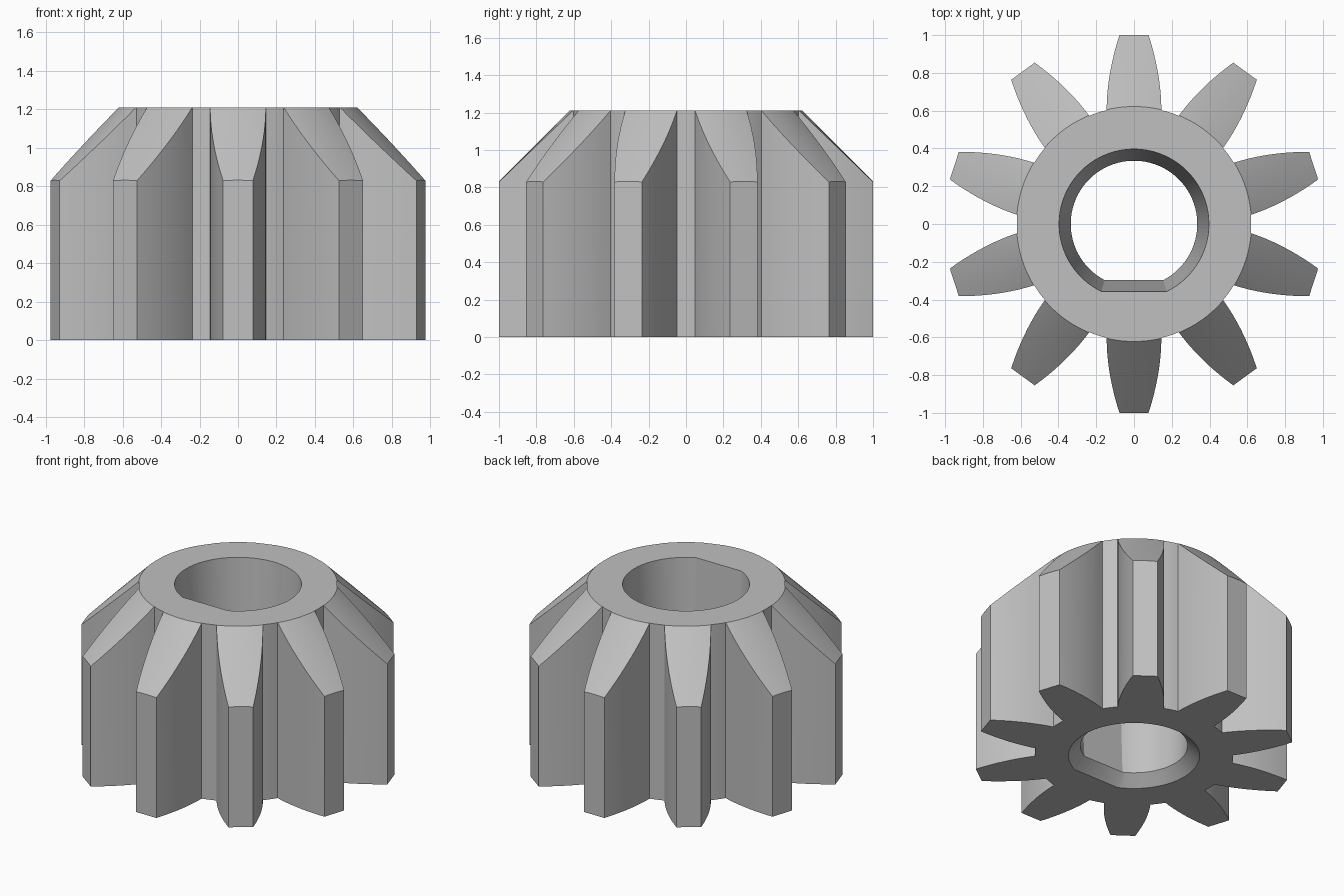
import bpy, bmesh, math
from mathutils import Matrix

cube = bpy.data.objects.get("Cube")
if cube:
    bpy.data.objects.remove(cube, do_unlink=True)

TEETH = 10
ROOT_R, TIP_R = 0.62, 1.0
HEIGHT = 1.21


def make_object(name, bm):
    bmesh.ops.recalc_face_normals(bm, faces=bm.faces)
    mesh = bpy.data.meshes.new(name)
    bm.to_mesh(mesh)
    bm.free()
    obj = bpy.data.objects.new(name, mesh)
    bpy.context.collection.objects.link(obj)
    return obj


def loft(name, rings):
    """Closed solid through stacked rings of equal point count."""
    bm = bmesh.new()
    loops = [[bm.verts.new(p) for p in ring] for ring in rings]
    n = len(loops[0])
    for low, high in zip(loops, loops[1:]):
        for i in range(n):
            j = (i + 1) % n
            bm.faces.new((low[i], low[j], high[j], high[i]))
    bm.faces.new(loops[0][::-1])
    bm.faces.new(loops[-1])
    return make_object(name, bm)


def gear_outline(steps=9, floor_steps=4):
    """Curved-flank tooth followed by a root arc, repeated round the axis."""
    flank = []
    for i in range(steps + 1):
        t = i / steps
        half = 0.145 - 0.068 * t ** 1.9
        base = math.sqrt(ROOT_R ** 2 - 0.145 ** 2)
        flank.append((half, base + (TIP_R - base) * t))
    tooth = flank + [(-x, y) for x, y in reversed(flank)]
    edge = math.asin(0.145 / ROOT_R)
    pitch = 2 * math.pi / TEETH
    points = []
    for k in range(TEETH):
        turn = k * pitch
        c, s = math.cos(turn), math.sin(turn)
        points += [(x * c - y * s, x * s + y * c) for x, y in tooth]
        for i in range(1, floor_steps):
            a = math.pi / 2 + turn + edge + (pitch - 2 * edge) * i / floor_steps
            points.append((ROOT_R * math.cos(a), ROOT_R * math.sin(a)))
    return points


def d_ring(z, radius, flat, count=72):
    """Circle with a flat on its front side."""
    start = -math.asin(flat / radius)
    sweep = math.pi - 2 * start
    angles = [start + sweep * i / (count - 1) for i in range(count)]
    return [(radius * math.cos(a), radius * math.sin(a), z) for a in angles]


# Toothed body
outline = gear_outline()
gear = loft("pinion_gear", [[(x, y, z) for x, y in outline] for z in (0, HEIGHT)])

# Cone that bevels the upper ends of the teeth
bm = bmesh.new()
bmesh.ops.create_cone(bm, cap_ends=True, segments=160, radius1=2.332,
                      radius2=0.522, depth=1.81,
                      matrix=Matrix.Translation((0, 0, HEIGHT + 0.1 - 0.905)))
cone = make_object("bevel_cone", bm)

# Tapered D-shaped bore with a chamfered lower mouth
bore = loft("bore_cutter", [d_ring(-0.07, 0.485, 0.445),
                            d_ring(0.07, 0.335, 0.297),
                            d_ring(HEIGHT + 0.1, 0.402, 0.362)])

for tool, operation in ((cone, 'INTERSECT'), (bore, 'DIFFERENCE')):
    mod = gear.modifiers.new(tool.name, 'BOOLEAN')
    mod.operation = operation
    mod.solver = 'EXACT'
    mod.object = tool
    tool.hide_render = True

# Bake the cuts and drop the helpers
graph = bpy.context.evaluated_depsgraph_get()
result = bpy.data.meshes.new_from_object(gear.evaluated_get(graph))
gear.modifiers.clear()
gear.data = result
for tool in (cone, bore):
    bpy.data.objects.remove(tool, do_unlink=True)

# Plain grey finish
grey = bpy.data.materials.new("plain_grey")
grey.use_nodes = True
colour = (0.53, 0.53, 0.53, 1)
grey.diffuse_color = colour
grey.node_tree.nodes["Principled BSDF"].inputs["Base Color"].default_value = colour
gear.data.materials.clear()
gear.data.materials.append(grey)

bpy.ops.object.select_all(action='DESELECT')
gear.select_set(True)
bpy.context.view_layer.objects.active = gear
bpy.ops.object.shade_smooth_by_angle(angle=math.radians(20))
